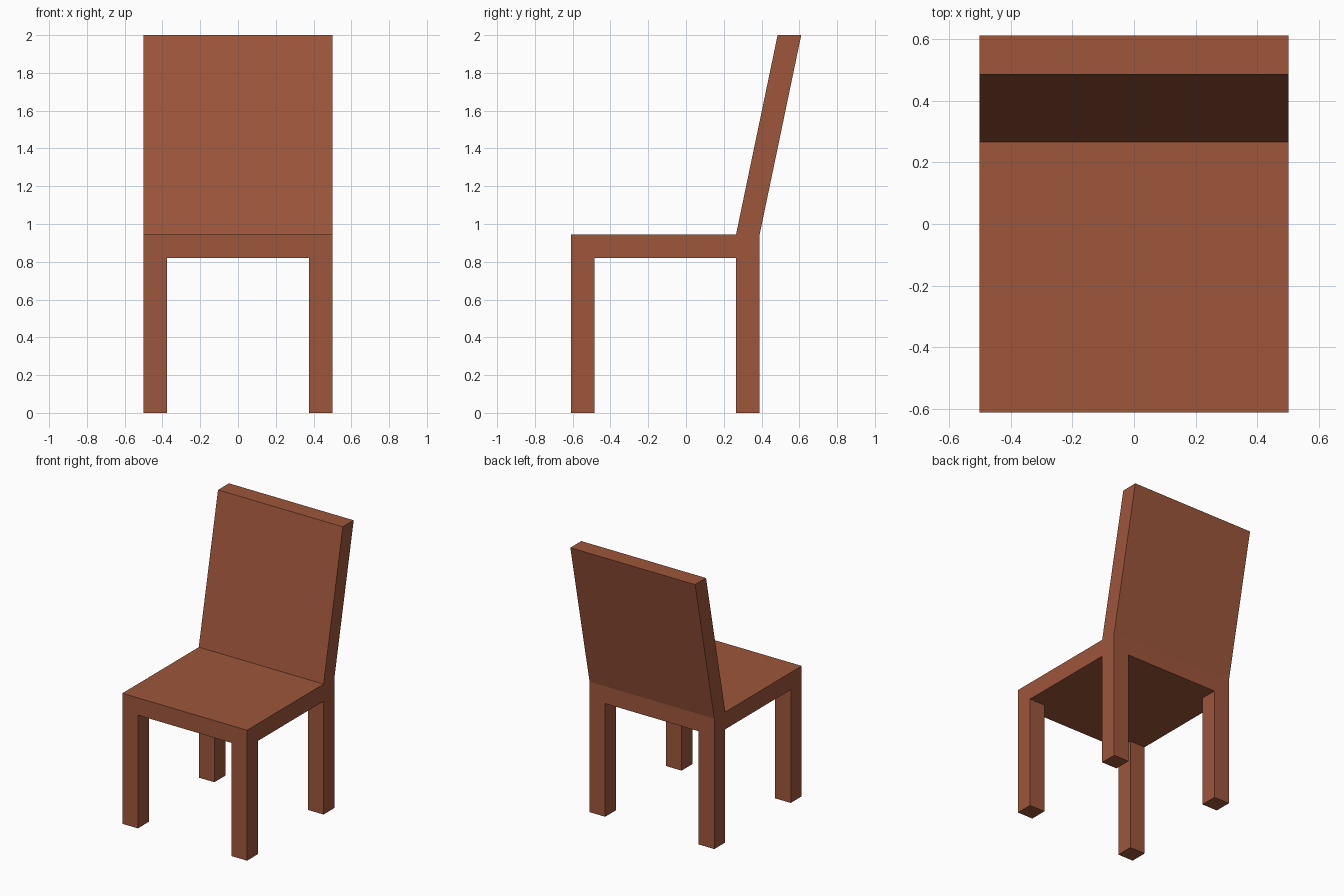
import bpy
import bmesh
from mathutils import Vector

cube = bpy.data.objects.get("Cube")
if cube:
    bpy.data.objects.remove(cube)

# Main dimensions
HALF_WIDTH = 0.5
FRONT, REAR = -0.61, 0.39
LEG = 0.125
SEAT_BOTTOM, SEAT_TOP, BACK_TOP = 0.82, 0.945, 2.0
BACK_LEAN = 0.22

wood = bpy.data.materials.new("reddish brown wood")
wood.use_nodes = True
color = (0.34, 0.093, 0.044, 1.0)
wood.diffuse_color = color
wood.node_tree.nodes["Principled BSDF"].inputs["Base Color"].default_value = color

bm = bmesh.new()


def extrude(faces, offset):
    """Pull a group of faces out along an offset, leaving no inner faces."""
    result = bmesh.ops.extrude_face_region(bm, geom=faces)
    verts = [g for g in result["geom"] if isinstance(g, bmesh.types.BMVert)]
    bmesh.ops.translate(bm, verts=verts, vec=offset)
    bmesh.ops.delete(bm, geom=faces, context="FACES_ONLY")


def faces_facing(direction):
    bm.normal_update()
    return [f for f in bm.faces if f.normal.z * direction > 0.9]


# Seat: a slab, cut where the legs and backrest join it
bmesh.ops.create_cube(bm, size=1)
bmesh.ops.scale(bm, verts=bm.verts,
                vec=(2 * HALF_WIDTH, REAR - FRONT, SEAT_TOP - SEAT_BOTTOM))
bmesh.ops.translate(bm, verts=bm.verts,
                    vec=(0, (FRONT + REAR) / 2, (SEAT_BOTTOM + SEAT_TOP) / 2))
for axis, places in (("X", (LEG - HALF_WIDTH, HALF_WIDTH - LEG)),
                     ("Y", (FRONT + LEG, REAR - LEG))):
    normal = Vector((1, 0, 0)) if axis == "X" else Vector((0, 1, 0))
    for place in places:
        bmesh.ops.bisect_plane(bm, geom=bm.verts[:] + bm.edges[:] + bm.faces[:],
                               plane_co=normal * place, plane_no=normal)

# Backrest: the rear strip of the seat top, raised and leaned backwards
back = [f for f in faces_facing(1) if f.calc_center_median().y > REAR - LEG]
extrude(back, (0, BACK_LEAN, BACK_TOP - SEAT_TOP))

# Legs: the four corner squares of the underside, pulled to the floor
middle = (FRONT + REAR) / 2
for face in faces_facing(-1):
    center = face.calc_center_median()
    if (abs(center.x) > HALF_WIDTH - LEG
            and abs(center.y - middle) > (REAR - FRONT) / 2 - LEG):
        extrude([face], (0, 0, -SEAT_BOTTOM))

bmesh.ops.recalc_face_normals(bm, faces=bm.faces)
mesh = bpy.data.meshes.new("chair_frame")
bm.to_mesh(mesh)
bm.free()
mesh.materials.append(wood)
chair = bpy.data.objects.new("chair_frame", mesh)
bpy.context.collection.objects.link(chair)
